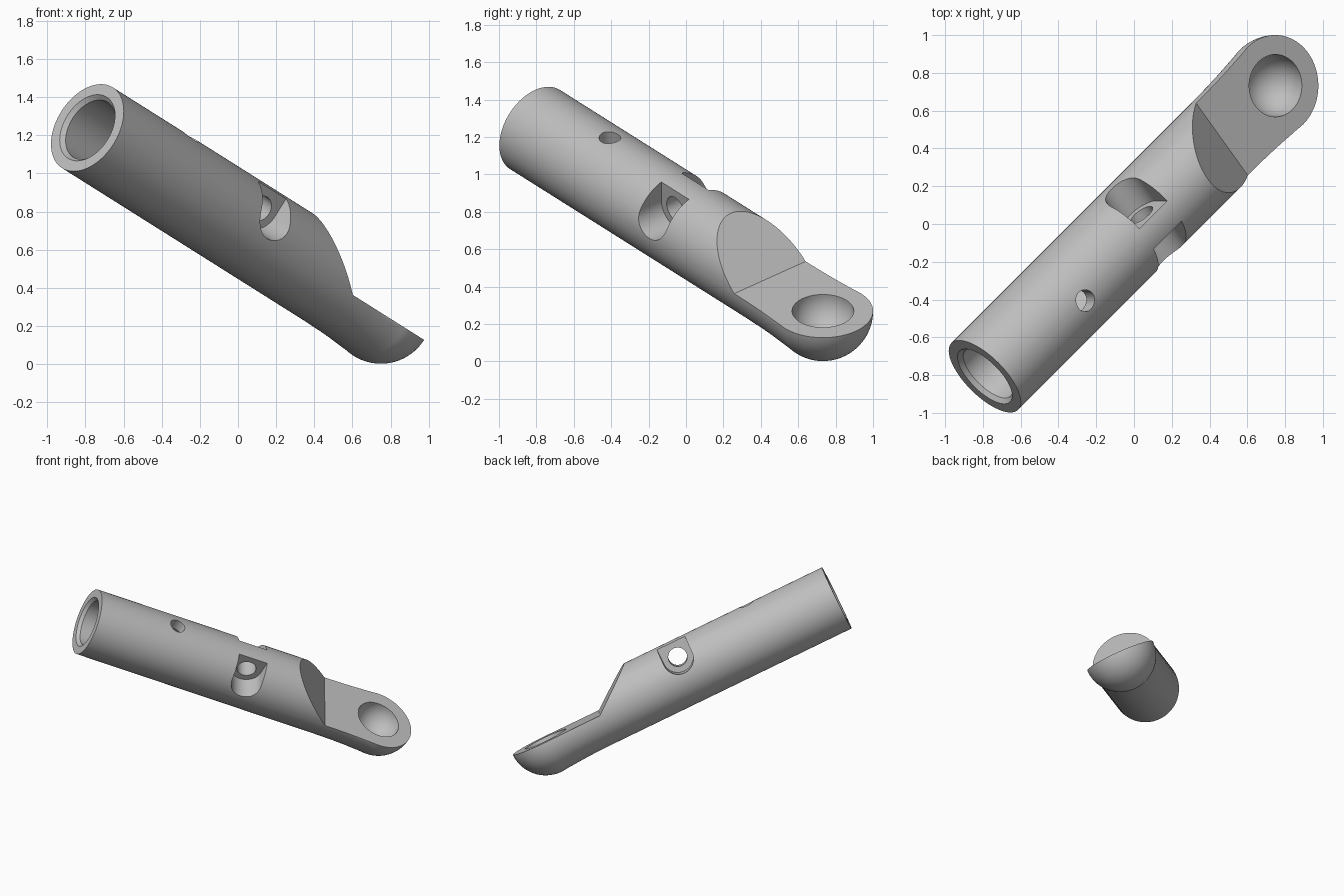
import bpy, bmesh, math
from mathutils import Matrix, Vector

cube = bpy.data.objects.get("Cube")
if cube:
    bpy.data.objects.remove(cube, do_unlink=True)

# Local frame: X along the rod, Y across it, Z out of the flat face
along = Vector((0.646, 0.646, -0.407)).normalized()
out = Vector((-along.z, 0, along.x)).normalized()
across = out.cross(along)
FRAME = Matrix((along, across, out)).transposed().to_4x4()
FRAME.translation = Vector((-0.79, -0.807, 1.24))

ROD_R, BORE_R, BORE_DEPTH = 0.25, 0.17, 0.95
BALL_X, BALL_R, CUP_R = 2.383, 0.268, 0.165
BOLT_X, BOLT_Z, BOLT_R = 1.242, 0.125, 0.07
SLOT_R, SEAT_Y = 0.114, 0.07

grey = bpy.data.materials.new("light grey")
grey.use_nodes = True
grey.diffuse_color = (0.52, 0.52, 0.52, 1)
grey.node_tree.nodes["Principled BSDF"].inputs["Base Color"].default_value = grey.diffuse_color


def finish(name, bm):
    bmesh.ops.remove_doubles(bm, verts=bm.verts, dist=1e-5)
    bmesh.ops.recalc_face_normals(bm, faces=bm.faces)
    mesh = bpy.data.meshes.new(name)
    bm.to_mesh(mesh)
    bm.free()
    mesh.materials.append(grey)
    obj = bpy.data.objects.new(name, mesh)
    bpy.context.collection.objects.link(obj)
    return obj


def revolve(name, profile, steps=96):
    bm = bmesh.new()
    verts = [bm.verts.new((x, 0, r)) for x, r in profile]
    edges = [bm.edges.new(pair) for pair in zip(verts, verts[1:])]
    bmesh.ops.spin(bm, geom=verts + edges, cent=(0, 0, 0), axis=(1, 0, 0),
                   angle=math.tau, steps=steps, use_duplicate=False)
    return finish(name, bm)


def prism(name, outline, y0, y1):
    bm = bmesh.new()
    face = bm.faces.new([bm.verts.new((x, y0, z)) for x, z in outline])
    grown = bmesh.ops.extrude_face_region(bm, geom=[face])["geom"]
    bmesh.ops.translate(bm, vec=(0, y1 - y0, 0),
                        verts=[v for v in grown if isinstance(v, bmesh.types.BMVert)])
    return finish(name, bm)


def arc(cx, cz, r, start, end, n):
    angles = [math.radians(start + (end - start) * i / n) for i in range(n + 1)]
    return [(cx + r * math.cos(a), cz + r * math.sin(a)) for a in angles]


# Hollow rod with chamfered mouth, flaring into a ball end
bore = [(BORE_DEPTH, 0), (BORE_DEPTH, BORE_R), (0.024, BORE_R), (0, 0.19)]
rod = [(0, ROD_R), (1.95, ROD_R), (2.1, 0.252), (2.2, 0.256), (2.28, 0.261)]
ball = arc(BALL_X, 0, BALL_R, 99, 0, 30)
ball[-1] = (BALL_X + BALL_R, 0)
body = revolve("socket_rod", bore + rod + ball)

# Flat on the ball end, with the slanted shoulder
cutters = [prism("flat_cutter",
                 [(1.944, 0), (3, 0), (3, 0.5), (1.296, 0.5)], -0.6, 0.6)]

# Round cup in the flat
bm = bmesh.new()
bmesh.ops.create_uvsphere(bm, u_segments=64, v_segments=32, radius=CUP_R,
                          matrix=Matrix.Translation((BALL_X, 0, 0)))
cutters.append(finish("cup_cutter", bm))

# Bolt seats on both sides, round at the bottom and open at the top
slot = arc(BOLT_X, BOLT_Z, SLOT_R, 180, 360, 32)
slot += [(BOLT_X + SLOT_R, 0.4), (BOLT_X - SLOT_R, 0.4)]
for side in (-1, 1):
    cutters.append(prism("seat_cutter", slot, side * SEAT_Y, side * 0.5))

# Bolt hole through the web between the seats
cutters.append(prism("bolt_cutter", arc(BOLT_X, BOLT_Z, BOLT_R, 0, 354, 59), -0.3, 0.3))

# Pin hole from the top into the bore
bm = bmesh.new()
bmesh.ops.create_cone(bm, cap_ends=True, segments=48, radius1=0.058, radius2=0.058,
                      depth=0.4, matrix=Matrix.Translation((0.62, 0, 0.25)))
cutters.append(finish("pin_cutter", bm))

# Apply the cuts and drop the cutters
bpy.ops.object.select_all(action='DESELECT')
bpy.context.view_layer.objects.active = body
body.select_set(True)
for cutter in cutters:
    cutter.hide_render = True
    mod = body.modifiers.new("cut", 'BOOLEAN')
    mod.operation = 'DIFFERENCE'
    mod.solver = 'EXACT'
    mod.object = cutter
    bpy.ops.object.modifier_apply(modifier=mod.name)
for cutter in cutters:
    bpy.data.objects.remove(cutter, do_unlink=True)

# Tilt the rod into place
body.data.transform(FRAME)
body.data.update()
bpy.ops.object.shade_smooth_by_angle(angle=math.radians(25))
